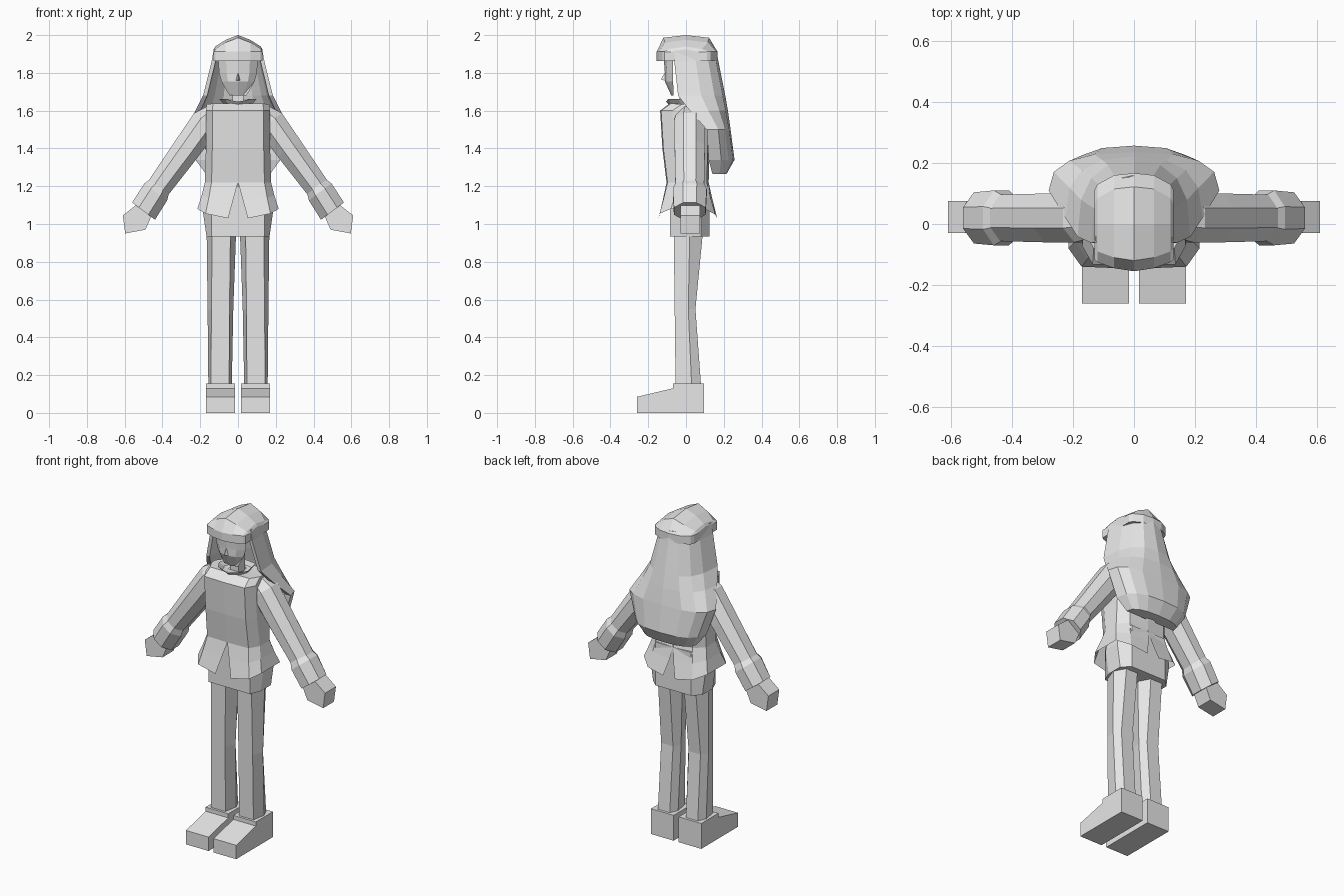
import bpy, bmesh, math
from mathutils import Vector

if "Cube" in bpy.data.objects:
    bpy.data.objects.remove(bpy.data.objects["Cube"])

grey = bpy.data.materials.new("plain grey")
grey.diffuse_color = (0.8, 0.8, 0.8, 1)
grey.use_nodes = True
grey.node_tree.nodes["Principled BSDF"].inputs["Base Color"].default_value = grey.diffuse_color


def finish(name, bm, mirror=False):
    bmesh.ops.remove_doubles(bm, verts=bm.verts, dist=0.0005)
    bmesh.ops.recalc_face_normals(bm, faces=bm.faces)
    me = bpy.data.meshes.new(name)
    bm.to_mesh(me)
    bm.free()
    me.materials.append(grey)
    ob = bpy.data.objects.new(name, me)
    bpy.context.collection.objects.link(ob)
    if mirror:
        ob.modifiers.new("mirror", 'MIRROR').use_mirror_merge = False
    return ob


def loft(name, rings, closed=True, caps=True, mirror=False):
    """Skin a list of equal-length point rings."""
    bm = bmesh.new()
    rows = [[bm.verts.new(p) for p in r] for r in rings]
    n = len(rows[0])
    for a, b in zip(rows, rows[1:]):
        for i in range(n if closed else n - 1):
            j = (i + 1) % n
            bm.faces.new((a[i], a[j], b[j], b[i]))
    if caps:
        bm.faces.new(rows[0])
        bm.faces.new(rows[-1])
    return finish(name, bm, mirror)


def both(half):
    """Complete a ring from its right half, front centre to back centre."""
    return half + [(-x, y, z) for x, y, z in reversed(half) if abs(x) > 1e-4]


# Shoes: wedge profile across the foot width
shoe = [(-.26, 0), (-.26, .085), (-.07, .13), (-.07, .155), (.095, .155), (.095, 0)]
loft("shoe", [[(x, y, z) for y, z in shoe] for x in (.017, .17)], mirror=True)

# Legs: six-sided, bent slightly at the knee
loft("leg", [[(c - .048, f, z), (c + .048, f, z), (c + w, m, z),
              (c + .04, b, z), (c - .04, b, z), (c - w, m, z)]
             for z, c, w, f, m, b in [(.14, .095, .062, -.055, .03, .08),
                                      (.55, .093, .068, -.06, .012, .05),
                                      (.96, .088, .078, -.065, .02, .09)]], mirror=True)

# Hips
loft("hips", [both([(.14, -.085, z), (w, -.02, z), (w, .08, z), (.12, .125, z)])
              for z, w in [(.935, .167), (1.08, .188), (1.2, .155)]])

# Jacket: half shell with flared hem, vented at front and back
rows = []
for z, w, f, b, sf, sb, side in [(1.03, .215, -.145, .165, .052, .04, 1.08),
                                 (1.13, .193, -.122, .14, .025, .012, 1.15),
                                 (1.22, .175, -.103, .12, 0, 0, 1.22),
                                 (1.40, .17, -.125, .125, 0, 0, 1.40),
                                 (1.60, .17, -.137, .12, 0, 0, 1.60),
                                 (1.64, .165, -.085, .08, 0, 0, 1.635),
                                 (1.635, .05, -.04, .04, 0, 0, 1.635)]:
    rows.append([(sf, f, z), (w * .8, f + .005, z + (side - z) * .5), (w, f + .065, side),
                 (w, b - .065, side), (w * .7, b - .01, z + (side - z) * .4), (sb, b, z)])
loft("jacket", rows, closed=False, caps=False, mirror=True)

# Collar
loft("collar", [both([(0, f, z - .015), (w * .7, f + .01, z), (w, f + .06, z),
                      (w * .8, b, z), (0, b + .01, z)])
                for z, w, f, b in [(1.62, .065, -.07, .04), (1.662, .098, -.105, .06)]],
     caps=False)

# Sleeves: eight-sided tubes ending in a wider cuff
along = Vector((.6, 0, -.8))
across = Vector((.8, 0, .6))


def sleeve_ring(x, z, r, ry):
    c = Vector((x, .02, z))
    k = 1 / math.cos(math.pi / 8)
    return [c + across * (r * k * math.cos(a)) + Vector((0, ry * k * math.sin(a), 0))
            for a in [math.pi / 8 + i * math.pi / 4 for i in range(8)]]


loft("sleeve", [sleeve_ring(*p) for p in [(.12, 1.59, .055, .065), (.17, 1.54, .078, .08),
                                          (.27, 1.40, .074, .08), (.43, 1.18, .064, .076)]],
     mirror=True)
loft("cuff", [sleeve_ring(*p) for p in [(.415, 1.20, .062, .076), (.435, 1.17, .075, .09),
                                        (.50, 1.068, .076, .084)]], mirror=True)

# Hands: five-sided blocks
hand = [(.54, 1.10), (.61, 1.045), (.597, .95), (.49, .97), (.455, 1.05)]
loft("hand", [[(x, y, z) for x, z in hand] for y in (-.03, .075)], mirror=True)

# Neck
loft("neck", [both([(.028, -.035, z), (.028, .03, z)]) for z in (1.6, 1.73)])

# Face: shallow mask with a pointed nose
loft("face", [both([(0, f, z), (w * .6, f + .012, z), (w, -.068, z)])
              for z, w, f in [(1.68, .045, -.078), (1.755, .088, -.112),
                              (1.80, .1, -.112), (1.88, .106, -.118)]])
bm = bmesh.new()
tip, top, lo, ro = [bm.verts.new(p) for p in [(0, -.133, 1.765), (0, -.108, 1.81),
                                              (-.014, -.105, 1.757), (.014, -.105, 1.757)]]
for f in ((tip, top, lo), (tip, ro, top), (tip, lo, ro)):
    bm.faces.new(f)
finish("nose", bm)

# Hair cap with fringe, skinned from side to side
sections = []
for x, top, f, b in [(-.13, 1.925, -.115, .11), (-.12, 1.94, -.125, .13), (-.065, 1.975, -.145, .16),
                     (0, 2.0, -.155, .167), (.065, 1.975, -.145, .16), (.12, 1.94, -.125, .13),
                     (.13, 1.925, -.115, .11)]:
    sections.append([(x, f, 1.862), (x, f, 1.912), (x, f + .035, top - .014), (x, 0, top),
                     (x, b - .045, top - .014), (x, b, 1.912), (x, b, 1.862)])
loft("hair_cap", sections)

# Long hair: curved curtain around the back, with thickness
rows = []
for z, w, yf, yb, t in [(1.925, .128, -.06, .16, .85), (1.86, .14, -.062, .172, .85),
                        (1.68, .185, -.042, .208, .88), (1.60, .225, .02, .222, .88),
                        (1.50, .28, .11, .236, .85), (1.34, .225, .12, .257, .6),
                        (1.265, .17, .14, .215, .2)]:
    outer = []
    for i in range(9):
        a = math.pi * i / 8
        c, s = math.cos(a), math.sin(a)
        outer.append((w * math.copysign(abs(c) ** .8, c), yf + (yb - yf) * s ** .75, z))
    inner = [(x * t, yf + (y - yf) * t, z) for x, y, z in reversed(outer)]
    rows.append(outer + inner)
loft("long_hair", rows)
